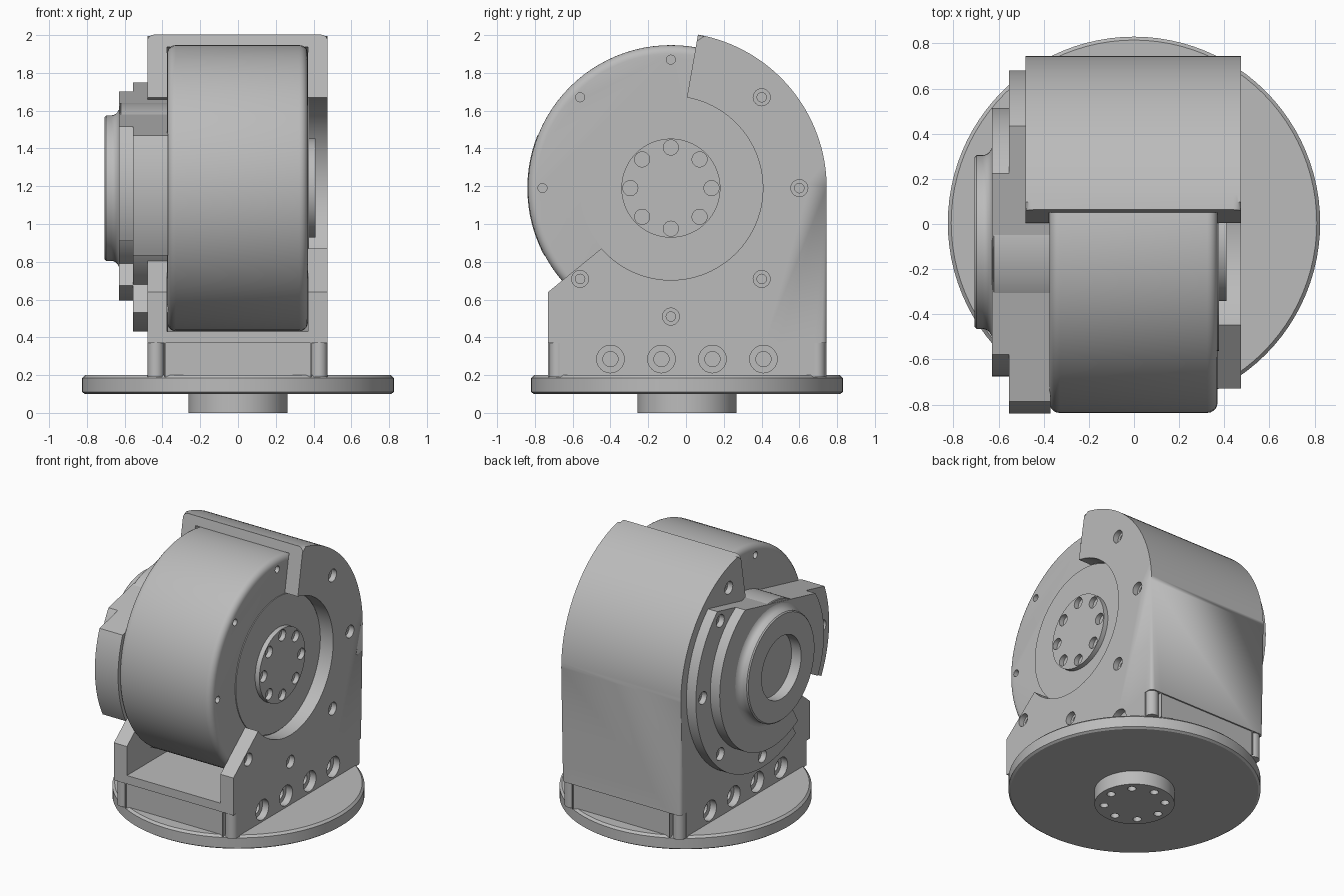
import bpy, bmesh
from math import sin, cos, radians, acos, degrees

if "Cube" in bpy.data.objects:
    bpy.data.objects.remove(bpy.data.objects["Cube"])

CY, CZ = -0.08, 1.19          # main axis, running along x
HOUSING_R, DRUM_R, BOLT_R = 0.825, 0.757, 0.68

grey = bpy.data.materials.new("machine_grey")
grey.use_nodes = True
grey.diffuse_color = (0.5, 0.5, 0.5, 1)
grey.node_tree.nodes["Principled BSDF"].inputs["Base Color"].default_value = (0.5, 0.5, 0.5, 1)


def polar(r, deg):
    return CY + r * cos(radians(deg)), CZ + r * sin(radians(deg))


def arc(r, start, end, n):
    return [polar(r, start + (end - start) * i / n) for i in range(n + 1)]


def add_lathe(bm, profile, centre, axis="X", seg=96):
    """Revolve (offset, radius) points round an axis and cap both ends."""
    cx, cy, cz = centre
    rings = []
    for a, r in profile:
        ring = []
        for i in range(seg):
            c, s = r * cos(radians(360 * i / seg)), r * sin(radians(360 * i / seg))
            co = (cx + a, cy + c, cz + s) if axis == "X" else (cx + c, cy + s, cz + a)
            ring.append(bm.verts.new(co))
        rings.append(ring)
    for p, q in zip(rings, rings[1:]):
        for i in range(seg):
            j = (i + 1) % seg
            bm.faces.new((p[i], p[j], q[j], q[i]))
    bm.faces.new(rings[0])
    bm.faces.new(rings[-1])


def add_prism(bm, points, x0, x1):
    """Extrude a (y, z) outline along x."""
    a = [bm.verts.new((x0, y, z)) for y, z in points]
    b = [bm.verts.new((x1, y, z)) for y, z in points]
    bm.faces.new(a)
    bm.faces.new(b)
    for i in range(len(a)):
        j = (i + 1) % len(a)
        bm.faces.new((a[i], a[j], b[j], b[i]))


def add_box(bm, x, y, z):
    add_prism(bm, [(y[0], z[0]), (y[1], z[0]), (y[1], z[1]), (y[0], z[1])], *x)


def finish(bm, name):
    bmesh.ops.recalc_face_normals(bm, faces=bm.faces)
    mesh = bpy.data.meshes.new(name)
    bm.to_mesh(mesh)
    bm.free()
    obj = bpy.data.objects.new(name, mesh)
    bpy.context.collection.objects.link(obj)
    mesh.materials.append(grey)
    return obj


def lathe(name, profile, centre=(0, CY, CZ), axis="X"):
    bm = bmesh.new()
    add_lathe(bm, profile, centre, axis)
    return finish(bm, name)


def cut(obj, bm):
    """Subtract the solids in bm from obj."""
    cutter = finish(bm, "cutter")
    cutter.hide_render = True
    mod = obj.modifiers.new("cut", "BOOLEAN")
    mod.operation, mod.solver, mod.object = "DIFFERENCE", "EXACT", cutter
    bpy.context.view_layer.objects.active = obj
    bpy.ops.object.modifier_apply(modifier=mod.name)
    bpy.data.objects.remove(cutter)


def add_hole(bm, x, y, z, side, r_out=0.045, r_in=0.025, depth=0.04):
    """Counterbored hole entering a face that looks along side * x."""
    steps = [(0.02, r_out), (-depth, r_out), (-depth, r_in), (-depth * 1.8, r_in)]
    add_lathe(bm, [(side * a, r) for a, r in steps], (x, y, z), seg=24)


# Base disc and spigot with bolt circle
lathe("base_disc", [(0.1, 0.81), (0.11, 0.825), (0.185, 0.825), (0.2, 0.81)], (0, 0.005, 0), "Z")
spigot = lathe("base_spigot", [(0, 0.262), (0.1, 0.262)], (0, 0.005, 0), "Z")
bm = bmesh.new()
for k in range(8):
    t = radians(45 * k)
    add_lathe(bm, [(-0.02, 0.028), (0.06, 0.028)], (0.2 * cos(t), 0.005 + 0.2 * sin(t), 0), "Z", 20)
cut(spigot, bm)

# Housing: side outline with an open round mouth, extruded across
outline = ([(-0.73, 0.19), (0.745, 0.19)] + arc(HOUSING_R, 0, 80, 32)
           + arc(0.487, 80, -139, 64) + [(-0.73, 0.64)])
bm = bmesh.new()
add_prism(bm, outline, -0.48, 0.475)


def on_outer_back(v):
    return v.co.y > 0.05 and (v.co.y - CY) ** 2 + (v.co.z - CZ) ** 2 > 0.6


rim = [e for e in bm.edges if abs(e.verts[0].co.x - e.verts[1].co.x) < 1e-5
       and all(on_outer_back(v) for v in e.verts)]
bmesh.ops.bevel(bm, geom=rim, offset=0.035, segments=4, profile=0.5, affect="EDGES")
housing = finish(bm, "housing")

# Cavity for the drum, then the open front trough
bm = bmesh.new()
add_lathe(bm, [(-0.376, DRUM_R + 0.002), (0.371, DRUM_R + 0.002)], (0, CY, CZ), seg=128)
cut(housing, bm)
bm = bmesh.new()
add_box(bm, (-0.376, 0.371), (-0.9, CY), (0.431, 1.3))
cut(housing, bm)

# Corner reliefs at the foot, and a shallow groove over the end panels
bm = bmesh.new()
for x in ((-0.6, -0.39), (0.39, 0.6)):
    for y in ((-0.9, -0.67), (0.68, 0.9)):
        add_box(bm, x, y, (0.1, 0.37))
for y in ((-0.9, -0.72), (0.735, 0.9)):
    add_box(bm, (-0.385, 0.385), y, (0.1, 0.37))
cut(housing, bm)
bm = bmesh.new()
for x in (-0.435, 0.43):
    for y in (-0.68, 0.695):
        add_lathe(bm, [(0.19, 0.043), (0.38, 0.043)], (x, y, 0), "Z", 24)
finish(bm, "corner_posts")

# Housing bolt holes
bm = bmesh.new()
for deg in (45, 0, -45, -90, -135):
    add_hole(bm, 0.475, *polar(BOLT_R, deg), 1)
add_hole(bm, -0.48, *polar(BOLT_R, 66), -1)
for y in (-0.4, -0.13, 0.14, 0.41):
    add_hole(bm, 0.475, y, 0.285, 1, 0.073, 0.04, 0.05)
    add_hole(bm, -0.48, y, 0.285, -1, 0.073, 0.04, 0.05)
cut(housing, bm)

# Drum with rounded rims
rounding = [(0.045 * (1 - cos(radians(a))), DRUM_R - 0.045 * (1 - sin(radians(a)))) for a in range(0, 91, 18)]
drum = lathe("drum", [(-0.375 + a, r) for a, r in rounding] + [(0.37 - a, r) for a, r in reversed(rounding)])
bm = bmesh.new()
for deg in (90, 135, 180):
    add_lathe(bm, [(0.32, 0.024), (0.4, 0.024)], (0, *polar(BOLT_R, deg)), seg=20)
add_lathe(bm, [(-0.4, 0.024), (-0.32, 0.024)], (0, *polar(BOLT_R, 105)), seg=20)
cut(drum, bm)

# Output face and bolted hub on the left side
lathe("output_face", [(0.3, 0.482), (0.376, 0.482)])
hub = lathe("output_hub", [(0.3, 0.262), (0.41, 0.262)])
bm = bmesh.new()
for k in range(8):
    add_lathe(bm, [(0.35, 0.04), (0.45, 0.04)], (0, *polar(0.215, 45 * k)), seg=24)
cut(hub, bm)


# Stepped mounting plates: discs with a tilted flat on top and a notch low in front
def plate(name, r, notch_r, x0, x1):
    half = degrees(acos(0.43 / r))
    points = arc(r, -120, 103 - half, 72) + arc(r, 103 + half, 208, 20) + arc(notch_r, 208, 240, 12)
    bm = bmesh.new()
    add_prism(bm, points, x0, x1)
    return finish(bm, name)


inner_plate = plate("inner_plate", 0.76, 0.59, -0.555, -0.37)
bm = bmesh.new()
for deg in (45, 0, -45, -90, 180):
    add_hole(bm, -0.555, *polar(BOLT_R, deg), -1)
cut(inner_plate, bm)
plate("outer_plate", 0.595, 0.46, -0.63, -0.55)

# Flange with flared root and central bore
flare = [(-0.67 + 0.045 * sin(radians(a)), 0.385 + 0.06 * (1 - cos(radians(a)))) for a in range(90, -1, -15)]
lathe("bored_flange", [(-0.37, 0.45), (-0.62, 0.45)] + flare
      + [(-0.698, 0.385), (-0.706, 0.377), (-0.706, 0.225), (-0.62, 0.225)])

# Smooth round surfaces, keep the edges crisp
bpy.ops.object.select_all(action="DESELECT")
for obj in bpy.context.scene.objects:
    if obj.type == "MESH":
        obj.select_set(True)
        bpy.context.view_layer.objects.active = obj
bpy.ops.object.shade_smooth_by_angle(angle=radians(30))
